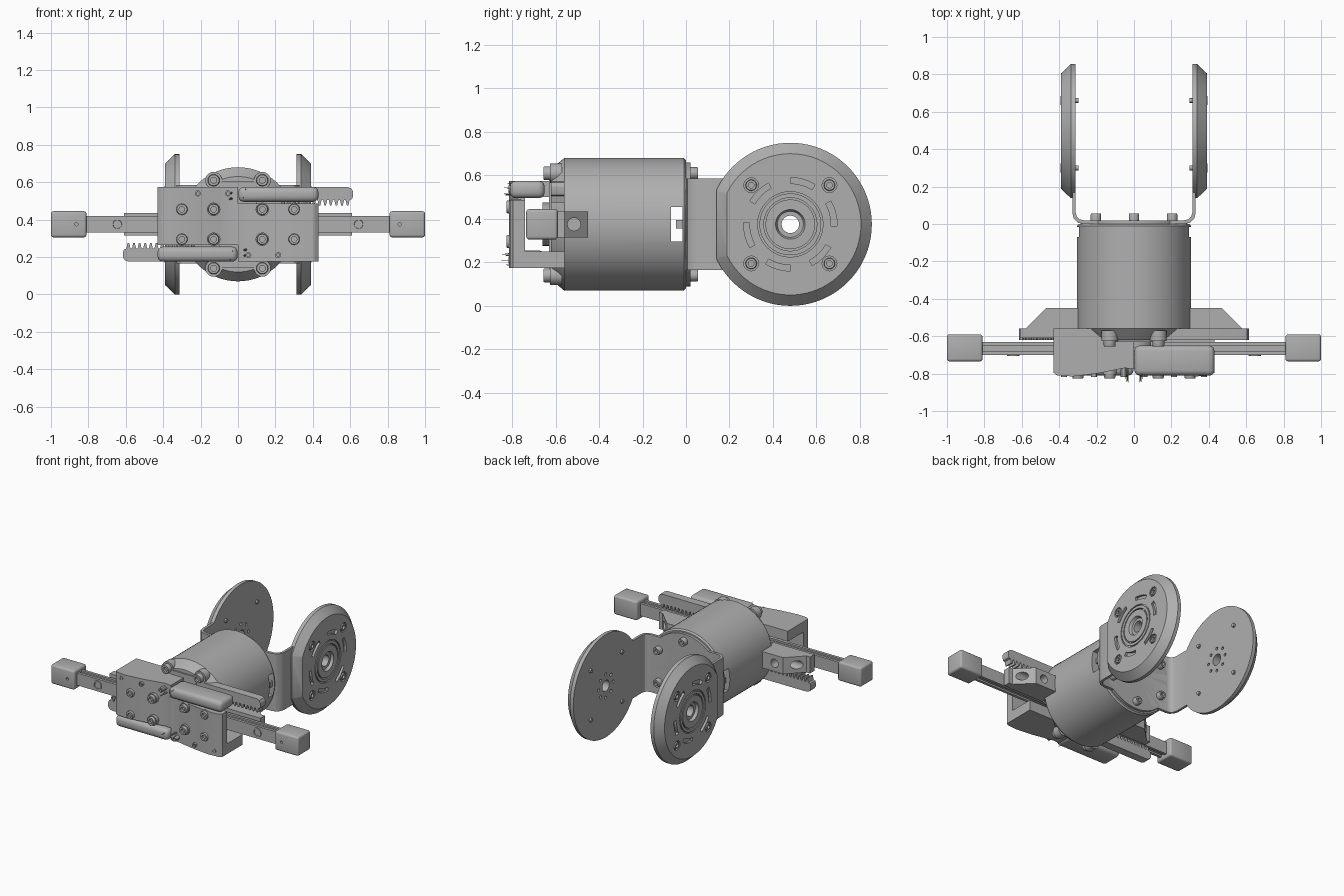
import bpy, bmesh, math, random
from mathutils import Matrix, Vector

if "Cube" in bpy.data.objects:
    bpy.data.objects.remove(bpy.data.objects["Cube"])

Z = 0.375  # height of the main axis; parts are laid out around it
FLIP = Matrix.Translation((0, 0, Z)) @ Matrix.Rotation(math.pi, 4, 'Y') @ Matrix.Translation((0, 0, -Z))
parts = []

grey = bpy.data.materials.new("machined grey")
grey.use_nodes = True
grey.diffuse_color = (0.43, 0.43, 0.43, 1)
grey.node_tree.nodes["Principled BSDF"].inputs["Base Color"].default_value = grey.diffuse_color


def finish(name, bm):
    bmesh.ops.remove_doubles(bm, verts=bm.verts, dist=1e-5)
    bmesh.ops.recalc_face_normals(bm, faces=bm.faces)
    bmesh.ops.translate(bm, verts=bm.verts, vec=(0, 0, Z))
    mesh = bpy.data.meshes.new(name)
    bm.to_mesh(mesh)
    bm.free()
    mesh.materials.append(grey)
    obj = bpy.data.objects.new(name, mesh)
    bpy.context.collection.objects.link(obj)
    parts.append(obj)
    return obj


def place(axis, a, b, h):
    return Vector({'x': (h, a, b), 'y': (a, h, b), 'z': (a, b, h)}[axis])


def prism(name, pts, axis, lo, hi, bevel=0):
    bm = bmesh.new()
    rings = [[bm.verts.new(place(axis, a, b, h)) for a, b in pts] for h in (lo, hi)]
    for ring in rings:
        bm.faces.new(ring)
    for i in range(len(pts)):
        j = (i + 1) % len(pts)
        bm.faces.new((rings[0][i], rings[0][j], rings[1][j], rings[1][i]))
    if bevel:
        bmesh.ops.recalc_face_normals(bm, faces=bm.faces)
        bmesh.ops.bevel(bm, geom=bm.edges[:], offset=bevel, segments=3, profile=0.5, affect='EDGES')
    return finish(name, bm)


def box(name, x, y, z, bevel=0):
    return prism(name, [(x[0], y[0]), (x[1], y[0]), (x[1], y[1]), (x[0], y[1])], 'z', *z, bevel)


def lathe(name, profile, axis, at=(0, 0, 0), seg=20):
    # closed profile of (radius, height) spun about the axis
    bm = bmesh.new()
    rings = []
    for k in range(seg):
        t = 2 * math.pi * k / seg
        rings.append([bm.verts.new(place(axis, r * math.cos(t), r * math.sin(t), h) + Vector(at))
                      for r, h in profile])
    n = len(profile)
    for k in range(seg):
        p, q = rings[k], rings[(k + 1) % seg]
        for i in range(n):
            j = (i + 1) % n
            if profile[i][0] == 0 and profile[j][0] == 0:
                continue
            if profile[i][0] == 0:
                bm.faces.new((p[i], q[j], p[j]))
            elif profile[j][0] == 0:
                bm.faces.new((p[i], q[i], p[j]))
            else:
                bm.faces.new((p[i], q[i], q[j], p[j]))
    return finish(name, bm)


def rod(name, r, lo, hi, axis, at=(0, 0, 0), seg=20):
    return lathe(name, [(0, lo), (r, lo), (r, hi), (0, hi)], axis, at, seg)


def screw(name, axis, at, d, r=0.032):
    # socket head standing out along direction d
    return lathe(name, [(0, -.01 * d), (r, -.01 * d), (r, .02 * d), (r * .9, .026 * d),
                        (r * .5, .026 * d), (r * .5, .008 * d), (0, .008 * d)], axis, at)


def cut(obj, cutters):
    for c in cutters:
        m = obj.modifiers.new("cut", 'BOOLEAN')
        m.operation, m.solver, m.object = 'DIFFERENCE', 'EXACT', c
    dg = bpy.context.evaluated_depsgraph_get()
    mesh = bpy.data.meshes.new_from_object(obj.evaluated_get(dg))
    obj.modifiers.clear()
    obj.data = mesh
    for c in cutters:
        parts.remove(c)
        bpy.data.objects.remove(c)
    return obj


# motor housing with side window
motor = lathe("motor_housing", [(0, 0), (.295, 0), (.305, -.01), (.305, -.56), (.255, -.62), (0, -.62)], 'y', seg=72)
cut(motor, [box("window", (-.5, .5), (-.07, -.015), (-.08, .08))])
box("window_tab", (-.29, .29), (-.045, -.015), (-.02, .02))
box("front_block", (-.1, .1), (-.63, -.55), (-.23, .23))
rod("pinion", .1, -.66, -.6, 'y', seg=24)
for x in (-.13, .13):
    for z in (-.235, .235):
        rod("housing_lug", .045, -.625, -.57, 'y', (x, 0, z))
        screw("housing_screw", 'y', (x, -.63, z), -1)

# U-shaped rear bracket
outer = [(.33, .17), (.33, .06), (.322, .03), (.3, .007), (.27, 0)]
inner = [(.27, .02), (.29, .025), (.305, .038), (.312, .06), (.312, .17)]
prism("rear_bracket", outer + [(-x, y) for x, y in outer[::-1]]
      + [(-x, y) for x, y in inner[::-1]] + inner, 'z', -.21, .21)
rod("bracket_disc", .285, 0, .02, 'y', seg=64)
for k in range(6):
    t = math.radians(30 + 60 * k)
    screw("bracket_screw", 'y', (.235 * math.cos(t), .03, .235 * math.sin(t)), 1, .028)

# everything below is repeated by a half turn about the long axis
first = len(parts)

# round side plate
CY = .48
disc = lathe("side_disc", [(.04, .312), (.375, .312), (.375, .338), (.325, .39), (.15, .39), (.15, .38),
                           (.142, .38), (.142, .39), (.122, .39), (.122, .37), (.114, .37), (.114, .39),
                           (.068, .39), (.06, .37), (.04, .37)], 'x', (0, CY, 0), 80)
cutters = [prism("flat", [(.2, 0), (.2, .14), (.34, .14), (.392, .19), (.5, .19), (.5, 0)], 'z', -.5, .5)]
for k in range(6):
    arc = [math.radians(60 * k + a) for a in (-2, 6, 14, 22, 30)]
    ring = [(CY + .215 * math.cos(t), .215 * math.sin(t)) for t in arc]
    ring += [(CY + .188 * math.cos(t), .188 * math.sin(t)) for t in arc[::-1]]
    cutters.append(prism("slot", ring, 'x', .372, .45))
for k in range(8):
    t = math.pi * k / 4
    cutters.append(rod("hole", .011, .25, .335, 'x', (0, CY + .085 * math.cos(t), .085 * math.sin(t)), 12))
for dy in (-.18, .18):
    for z in (-.18, .18):
        cutters.append(rod("pocket", .034, .375, .45, 'x', (0, CY + dy, z)))
cut(disc, cutters)
for dy in (-.18, .18):
    for z in (-.18, .18):
        screw("disc_screw", 'x', (.366, CY + dy, z), 1, .026)
        rod("screw_end", .014, .298, .32, 'x', (0, CY + dy, z), 12)

# side mount with two drilled holes
mount = prism("side_mount", [(.28, -.45), (.47, -.45), (.58, -.56), (.61, -.56), (.61, -.61), (.28, -.61)],
              'z', -.06, .06)
cut(mount, [rod("bore", .03, .47, .7, 'x', (0, -.515, 0)), rod("bore", .03, -.56, -.4, 'y', (.4, 0, 0))])

# guide rail with grooved top and bottom
prism("guide_rail", [(-.70, -.045), (-.68, -.045), (-.68, -.033), (-.65, -.033), (-.65, -.045), (-.63, -.045),
                     (-.63, .045), (-.65, .045), (-.65, .033), (-.68, .033), (-.68, .045), (-.70, .045)],
      'x', 0, .83)
lathe("rail_screw", [(.02, -.69), (.034, -.69), (.034, -.706), (.024, -.706)], 'y', (.645, 0, 0))
cap = box("rail_end_cap", (.81, 1), (-.735, -.59), (-.07, .07), .014)
cut(cap, [rod("pin_hole", .009, -.8, -.7, 'y', (.865, 0, 0), 12)])

# gripper jaw: front plate, flange and rounded tongue
face = [(0, -.775), (.05, -.77), (.1, -.78), (.2, -.8), (.33, -.815), (.41, -.81), (.43, -.795)]
prism("jaw_plate", face + [(.43, -.74), (0, -.74)], 'z', -.19, .112)
prism("jaw_flange", face + [(.43, -.56), (0, -.56)], 'z', -.2, -.125)
box("jaw_tongue", (.002, .43), (-.81, -.65), (.12, .2), .028)
for x in (.13, .3):
    for z in (-.08, .08):
        rod("jaw_screw_collar", .036, -.805, -.76, 'y', (x, 0, z))
        screw("jaw_screw", 'y', (x, -.8, z), -1, .03)
for x in (.055, .215, .375):
    lathe("flange_pin", [(.008, -.75), (.016, -.75), (.016, -.817), (.008, -.817)], 'y', (x, 0, -.165), 12)

# toothed rack
pitch, teeth = .03, []
for k in range(20):
    x = .005 + k * pitch
    teeth += [(x, .13), (x + .007, .1), (x + .015, .1), (x + .022, .13)]
prism("toothed_rack", teeth + [(.61, .135), (.615, .15), (.615, .175), (.605, .192), (.585, .2), (.005, .2)],
      'y', -.62, -.56)

# fine bristles at the jaw seam
random.seed(4)
for k in range(7):
    x, z = random.uniform(-.06, .05), random.uniform(.13, .2)
    lathe("bristle", [(0, -.75), (.007, -.75), (0, random.uniform(-.86, -.82))], 'y', (x, 0, z), 6)

for obj in parts[first:]:
    twin = obj.copy()
    twin.name = obj.name + "_opposite"
    bpy.context.collection.objects.link(twin)
    twin.matrix_world = FLIP

# smooth curved walls, keep edges crisp
bpy.ops.object.select_all(action='DESELECT')
for obj in parts:
    obj.select_set(True)
bpy.context.view_layer.objects.active = parts[0]
bpy.ops.object.shade_smooth_by_angle(angle=math.radians(30))
